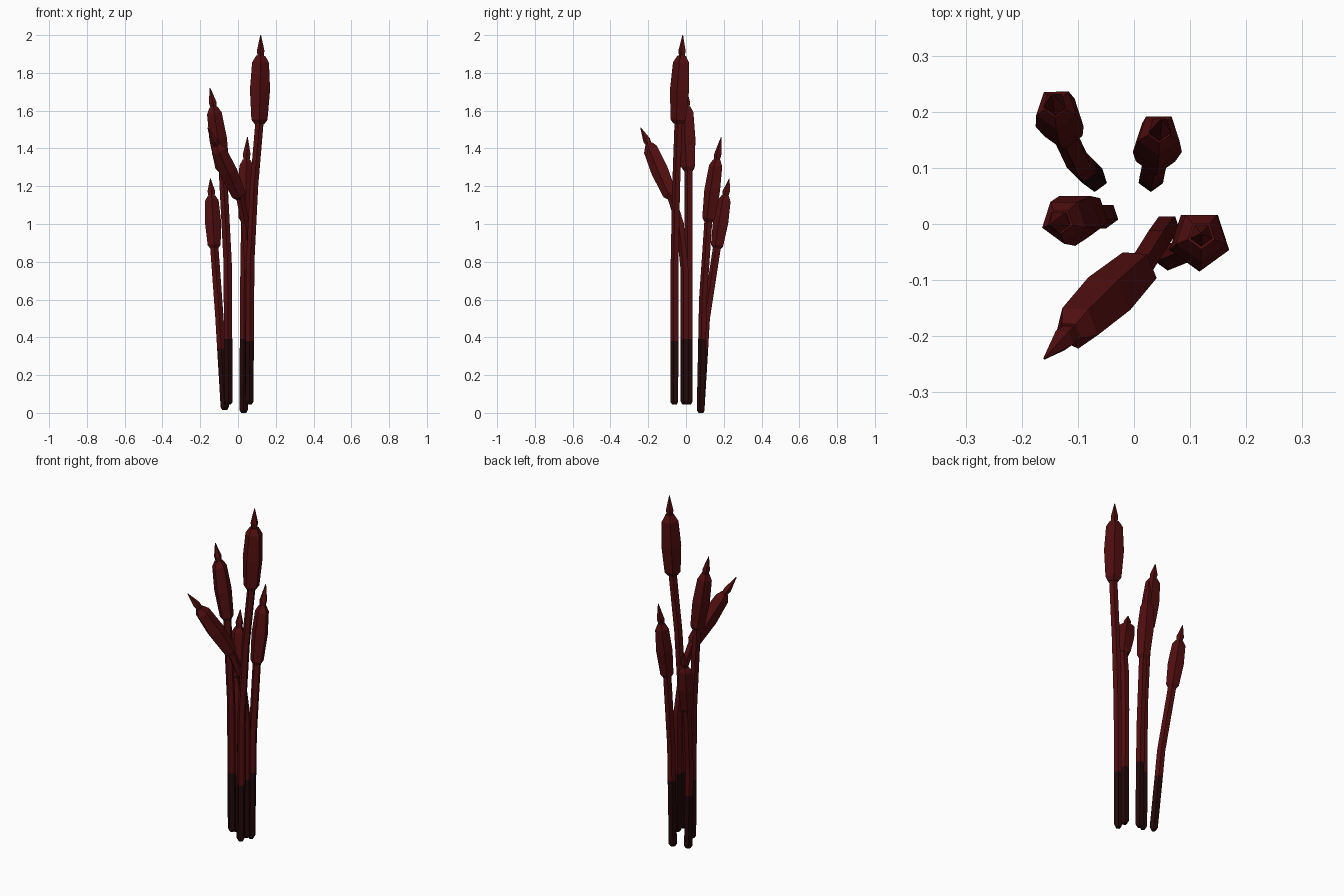
import bpy
import bmesh
import math
from mathutils import Vector

if "Cube" in bpy.data.objects:
    bpy.data.objects.remove(bpy.data.objects["Cube"], do_unlink=True)

SIDES = 5
UP = Vector((0, 0, 1))


def make_material(name, rgb):
    mat = bpy.data.materials.new(name)
    mat.use_nodes = True
    color = (*rgb, 1)
    mat.diffuse_color = color
    mat.node_tree.nodes["Principled BSDF"].inputs["Base Color"].default_value = color
    return mat


red = make_material("deep red", (0.085, 0.0045, 0.005))
dark = make_material("blackened red", (0.017, 0.0025, 0.003))


def sweep(name, centers, radii, dark_bands=0):
    """Five-sided tube through the centers; the first bands are dark."""
    bm = bmesh.new()
    rings = []
    for i, (c, r) in enumerate(zip(centers, radii)):
        before, after = centers[max(i - 1, 0)], centers[min(i + 1, len(centers) - 1)]
        turn = UP.rotation_difference(after - before)
        ring = []
        for k in range(SIDES):
            a = math.tau * k / SIDES - math.pi / 2
            ring.append(bm.verts.new(c + turn @ Vector((r * math.cos(a), r * math.sin(a), 0))))
        rings.append(ring)
    for i in range(len(rings) - 1):
        for k in range(SIDES):
            n = (k + 1) % SIDES
            face = bm.faces.new((rings[i][k], rings[i][n], rings[i + 1][n], rings[i + 1][k]))
            face.material_index = int(i < dark_bands)
    bottom = bm.faces.new(rings[0][::-1])
    bottom.material_index = int(dark_bands > 0)
    bm.faces.new(rings[-1])
    mesh = bpy.data.meshes.new(name)
    bm.to_mesh(mesh)
    bm.free()
    mesh.materials.append(red)
    mesh.materials.append(dark)
    obj = bpy.data.objects.new(name, mesh)
    bpy.context.collection.objects.link(obj)


def reed(name, stem, top, tip, width, split):
    stem = [Vector(p) for p in stem]
    top, tip = Vector(top), Vector(tip)
    base, bend, neck = stem[0], stem[1], stem[-1]
    # Stem with a chamfered foot and a dark lower length
    edge = base.lerp(bend, (split - base.z) / (bend.z - base.z))
    foot = base + UP * 0.015
    path = [base, foot, edge] + stem[1:] + [neck.lerp(top, 0.05)]
    sweep(name + "_stem", path, [0.014] + [0.023] * (len(path) - 1), 2)
    # Seed head
    profile = [(0, 0.5), (0.06, 0.8), (0.5, 1), (0.9, 0.84), (1, 0.45)]
    sweep(name + "_head", [neck.lerp(top, t) for t, _ in profile],
          [width * r for _, r in profile])
    # Spike
    spike = [(-0.1, 0.016), (0.25, 0.021), (1, 0.002)]
    sweep(name + "_spike", [top.lerp(tip, t) for t, _ in spike], [r for _, r in spike])


reed("tall_reed",
     [(0.06, -0.06, 0.045), (0.065, -0.058, 0.8), (0.085, -0.05, 1.2), (0.113, -0.038, 1.53)],
     (0.12, -0.02, 1.89), (0.12, -0.017, 2.0), 0.056, 0.38)
reed("bent_reed",
     [(0.06, -0.005, 0.045), (0.058, -0.005, 0.75), (0.04, -0.03, 1.0), (0.012, -0.075, 1.14)],
     (-0.115, -0.195, 1.42), (-0.16, -0.24, 1.51), 0.05, 0.39)
reed("leaning_reed",
     [(-0.05, 0.015, 0.045), (-0.055, 0.015, 0.8), (-0.08, 0.015, 1.28)],
     (-0.13, 0.005, 1.62), (-0.148, 0.0, 1.72), 0.049, 0.39)
reed("short_reed",
     [(-0.07, 0.08, 0.015), (-0.098, 0.108, 0.5), (-0.125, 0.165, 0.87)],
     (-0.14, 0.21, 1.15), (-0.146, 0.23, 1.24), 0.045, 0.34)
reed("back_reed",
     [(0.03, 0.08, 0.0), (0.032, 0.092, 0.6), (0.038, 0.12, 1.01)],
     (0.045, 0.165, 1.34), (0.05, 0.187, 1.46), 0.046, 0.39)
